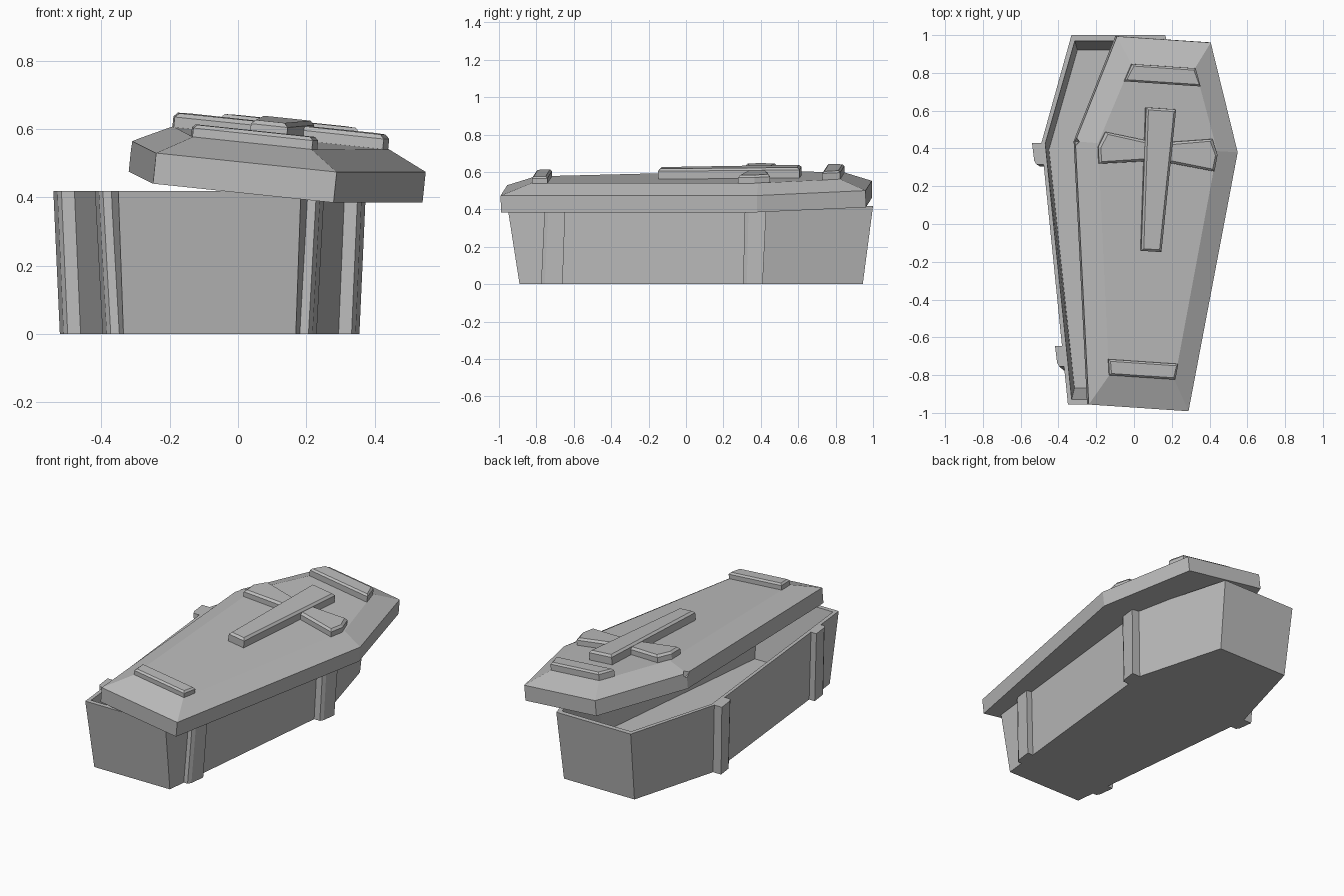
import bpy
import bmesh
from math import radians
from mathutils import Matrix, Vector

old = bpy.data.objects.get("Cube")
if old:
    bpy.data.objects.remove(old, do_unlink=True)

stone = bpy.data.materials.new("grey_stone")
stone.use_nodes = True
GREY = (0.5, 0.5, 0.5, 1)
stone.diffuse_color = GREY
stone.node_tree.nodes["Principled BSDF"].inputs["Base Color"].default_value = GREY


def loft(name, rings, matrix=Matrix()):
    """Join equal-length rings of points into a closed solid."""
    bm = bmesh.new()
    loops = [[bm.verts.new(p) for p in ring] for ring in rings]
    n = len(loops[0])
    for low, high in zip(loops, loops[1:]):
        for i in range(n):
            j = (i + 1) % n
            bm.faces.new((low[i], low[j], high[j], high[i]))
    bm.faces.new(loops[0][::-1])
    bm.faces.new(loops[-1])
    bmesh.ops.recalc_face_normals(bm, faces=bm.faces)
    mesh = bpy.data.meshes.new(name)
    bm.to_mesh(mesh)
    bm.free()
    mesh.materials.append(stone)
    obj = bpy.data.objects.new(name, mesh)
    bpy.context.collection.objects.link(obj)
    obj.matrix_world = matrix
    return obj


def outline(stations, z):
    """Symmetric outline from (half width, y) stations, foot to head."""
    right = [(w, y, z) for w, y in stations]
    return right + [(-x, y, z) for x, y, z in reversed(right)]


def slab(name, points, z, height, matrix, inset=0.012):
    """Raised plate whose upper edge is chamfered towards its middle."""
    mid = sum((Vector(p) for p in points), Vector((0, 0))) / len(points)

    def ring(level, shrink):
        result = []
        for x, y in points:
            dx, dy = x - mid.x, y - mid.y
            kx = min(shrink, abs(dx)) * (1 if dx > 0 else -1)
            ky = min(shrink, abs(dy)) * (1 if dy > 0 else -1)
            result.append((x - kx, y - ky, z + level))
        return result

    return loft(name, [ring(-0.01, 0), ring(height - inset, 0), ring(height, inset)], matrix)


# Open coffin box with sloping walls
RIM = 0.418
base = Matrix.Translation((-0.083, 0, 0))
bottom = [(0.252, -0.89), (0.387, 0.40), (0.235, 0.945)]
top = [(0.267, -0.955), (0.407, 0.43), (0.248, 1.0)]
inner_top = [(0.247, -0.928), (0.387, 0.425), (0.23, 0.97)]
inner_floor = [(0.232, -0.868), (0.367, 0.395), (0.217, 0.92)]
loft("coffin_box", [outline(bottom, 0), outline(top, RIM),
                    outline(inner_top, RIM), outline(inner_floor, 0.03)], base)


# Vertical straps on both long sides
def wall(stations, y):
    (w0, y0), (w1, y1) = stations[:2]
    return w0 + (w1 - w0) * (y - y0) / (y1 - y0)


straps = {"foot_strap": (-0.66, -0.775, -0.645, -0.755, 0.037),
          "shoulder_strap": (0.41, 0.305, 0.43, 0.315, 0.05)}
for name, (b1, b0, t1, t0, thick) in straps.items():
    for side, label in ((1, "left"), (-1, "right")):
        rings = []
        for stations, y0, y1, z in ((bottom, b0, b1, 0), (top, t0, t1, RIM)):
            w0, w1 = wall(stations, y0), wall(stations, y1)
            rings.append([(side * x, y, z) for x, y in
                          ((w0 - 0.01, y0), (w0 + thick - 0.012, y0),
                           (w0 + thick, y0 + 0.02), (w1 + thick, y1), (w1 - 0.01, y1))])
        loft(f"{label}_{name}", rings, base)

# Lid frame: shifted aside, turned and tipped onto the rim
normal = Vector((0.104, -0.02, 1)).normalized()
along = Vector((0.067, 0.998, 0))
along = (along - normal * along.dot(normal)).normalized()
across = along.cross(normal)
lid_frame = Matrix((across, along, normal)).transposed().to_4x4()
lid_frame.translation = (0.11, 0.41, 0.43)

# Lid with upright skirt, bevelled border and flat top
TOP = 0.145
skirt = [(0.266, -1.385), (0.433, 0), (0.25, 0.57)]
plateau = [(0.175, -1.225), (0.318, 0), (0.17, 0.43)]
lid = loft("lid", [outline(skirt, 0), outline(skirt, 0.09), outline(plateau, TOP)], lid_frame)

# Chipped corner on the right shoulder of the lid
bm = bmesh.new()
bmesh.ops.create_cone(bm, cap_ends=True, segments=4, radius1=0.0, radius2=0.055, depth=0.09)
chip_mesh = bpy.data.meshes.new("chip_cutter")
bm.to_mesh(chip_mesh)
bm.free()
chip = bpy.data.objects.new("chip_cutter", chip_mesh)
bpy.context.collection.objects.link(chip)
chip.matrix_world = lid_frame @ Matrix.Translation((-0.435, 0, 0.09)) @ Matrix.Rotation(radians(-35), 4, "Y")
chip.hide_render = True
chip.hide_viewport = True
cut = lid.modifiers.new("chip", "BOOLEAN")
cut.operation = "DIFFERENCE"
cut.object = chip
cut.solver = "EXACT"

# Cross: tapered upright and two flared arms
slab("cross_upright", [(0.054, -0.553), (0.08, 0.206), (-0.08, 0.206), (-0.054, -0.553)],
     TOP, 0.055, lid_frame)
arm = [(0.04, -0.076), (0.308, -0.108), (0.318, -0.02), (0.285, 0.062), (0.04, 0.028)]
for side, label in ((1, "left"), (-1, "right")):
    slab(f"{label}_cross_arm", [(side * x, y) for x, y in arm], TOP, 0.042, lid_frame)

# End plates across the head and foot of the lid
for name, ends, height in (("head_plate", [(0.203, 0.336), (0.17, 0.43)], 0.045),
                           ("foot_plate", [(0.176, -1.222), (0.186, -1.138)], 0.036)):
    slab(name, [p[:2] for p in outline(ends, 0)], TOP, height, lid_frame, 0.01)
